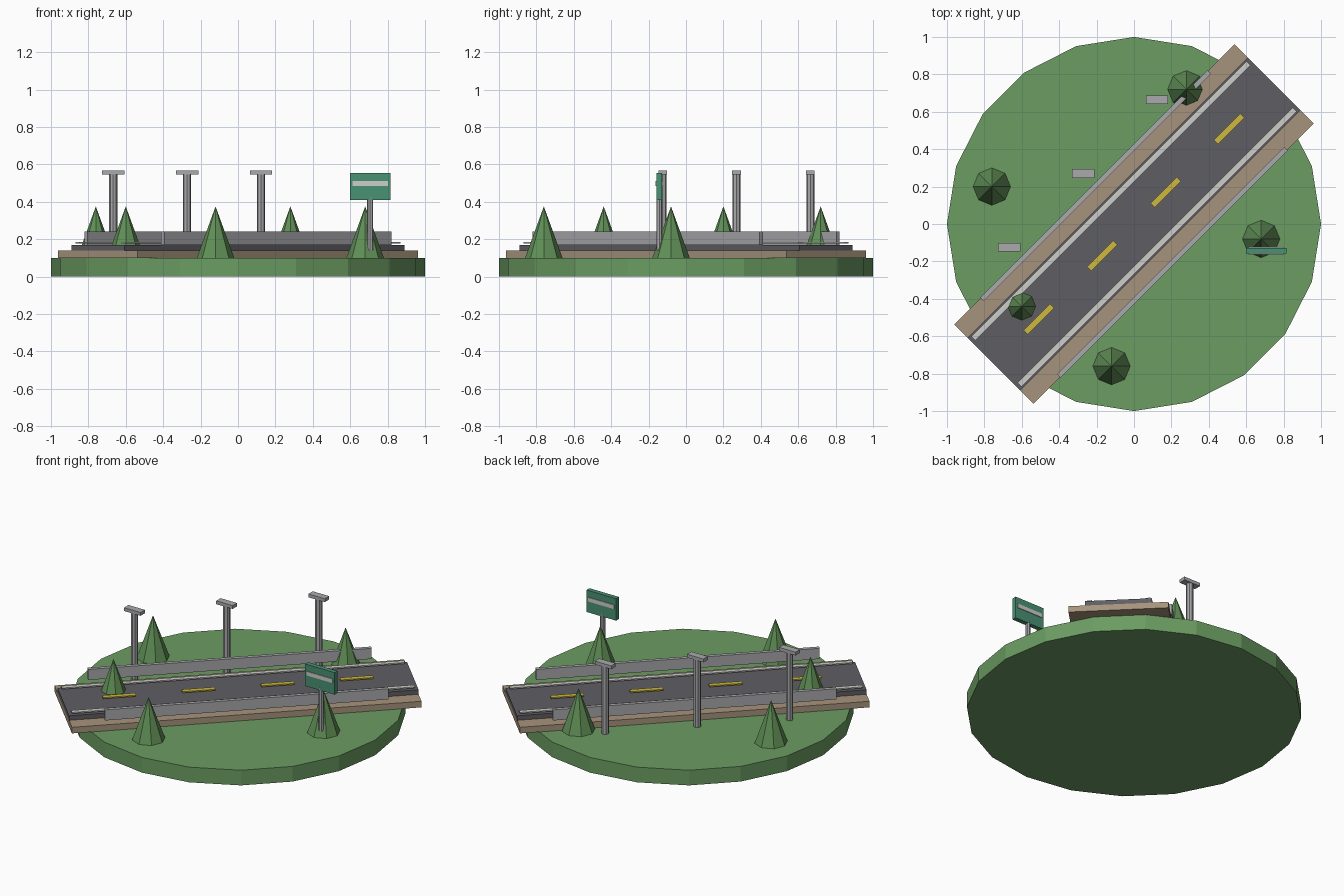
import bpy, math
from mathutils import Matrix, Vector

if "Cube" in bpy.data.objects:
    bpy.data.objects.remove(bpy.data.objects["Cube"])


def mat(name, r, g, b):
    lin = [(c / 255 / 12.92 if c < 10 else ((c / 255 + 0.055) / 1.055) ** 2.4) for c in (r, g, b)]
    m = bpy.data.materials.new(name)
    m.diffuse_color = (*lin, 1)
    m.use_nodes = True
    m.node_tree.nodes["Principled BSDF"].inputs["Base Color"].default_value = m.diffuse_color
    return m


GRASS = mat("grass green", 107, 156, 98)
TREE = mat("tree green", 97, 143, 87)
EARTH = mat("earth tan", 166, 148, 124)
ASPHALT = mat("asphalt grey", 95, 94, 100)
WHITE = mat("line white", 205, 205, 202)
YELLOW = mat("dash yellow", 205, 184, 62)
STEEL = mat("steel grey", 170, 170, 174)
SIGN = mat("sign green", 72, 145, 115)

ROAD = Matrix.Rotation(math.radians(45), 4, 'Z')


def finish(name, m):
    o = bpy.context.object
    o.name = name
    o.data.materials.append(m)
    return o


def box(name, m, x, y, z0, z1, sx, sy, frame=Matrix()):
    bpy.ops.mesh.primitive_cube_add(size=1)
    o = finish(name, m)
    o.data.transform(Matrix.Diagonal((sx, sy, z1 - z0, 1)))
    o.matrix_world = frame @ Matrix.Translation((x, y, (z0 + z1) / 2))
    return o


def cone(name, m, n, r0, r1, x, y, z0, z1):
    bpy.ops.mesh.primitive_cone_add(vertices=n, radius1=r0, radius2=r1, depth=z1 - z0,
                                    location=(x, y, (z0 + z1) / 2))
    return finish(name, m)


# Round ground
cone("ground_disc", GRASS, 20, 1, 1, 0, 0, 0, 0.1)

# Road, laid along the diagonal
box("road_bed", EARTH, 0, 0, 0.10, 0.14, 2.12, 0.6, ROAD)
box("road_surface", ASPHALT, 0, 0, 0.14, 0.17, 2.12, 0.4, ROAD)
for s in (-1, 1):
    box("edge_line", WHITE, 0, s * 0.175, 0.178, 0.186, 2.08, 0.03, ROAD)
    box("guard_rail", STEEL, 0, s * 0.29, 0.17, 0.24, 1.72, 0.025, ROAD)
for i in range(4):
    box("centre_dash", YELLOW, -0.72 + 0.48 * i, 0, 0.178, 0.186, 0.2, 0.033, ROAD)

# Street lamps
for x in (-0.667, -0.272, 0.123):
    y = x + 0.542
    cone("lamp_post", STEEL, 8, 0.022, 0.022, x, y, 0.1, 0.545)
    box("lamp_head", STEEL, x, y, 0.545, 0.567, 0.12, 0.046)

# Road sign
cone("sign_post", STEEL, 8, 0.016, 0.016, 0.707, -0.143, 0.14, 0.43)
box("sign_panel", SIGN, 0.707, -0.143, 0.41, 0.555, 0.216, 0.03)
for s in (-1, 1):
    box("sign_stripe", WHITE, 0.707, -0.143 + s * 0.0165, 0.484, 0.511, 0.19, 0.005)

# Trees
for x, y in ((-0.76, 0.2), (0.28, 0.72), (0.68, -0.08), (-0.12, -0.76), (-0.6, -0.44)):
    cone("tree", TREE, 8, 0.1, 0, x, y, 0.1, 0.375)
